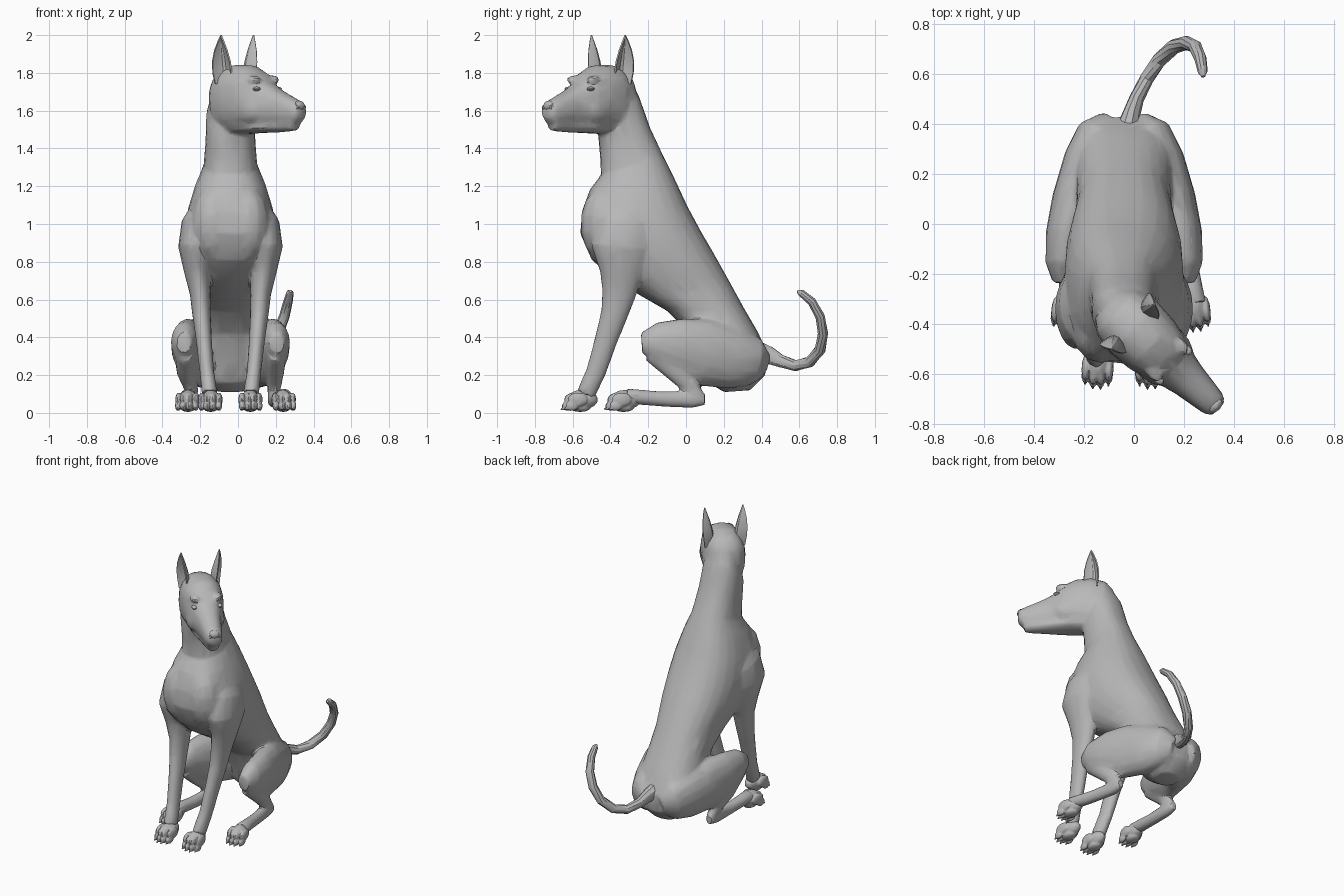
import bpy, bmesh, math
from mathutils import Vector as V, Matrix

cube = bpy.data.objects.get("Cube")
if cube:
    bpy.data.objects.remove(cube)

MID = -0.04                       # centre plane of the body
FWD, LEFT = V((0.72, -0.69, 0)), V((0.69, 0.72, 0))   # turned head axes
HEAD = V((0, -0.415, 0))

grey = bpy.data.materials.new("coat_grey")
grey.use_nodes = True
grey.diffuse_color = (0.48, 0.48, 0.48, 1)
grey.node_tree.nodes["Principled BSDF"].inputs["Base Color"].default_value = (0.48, 0.48, 0.48, 1)


def loft(bm, rings, n=20, power=1.0):
    """Skin a closed tube through rings of (centre, half axis a, half axis b); power < 1 is squarer."""
    def bend(v):
        return math.copysign(abs(v) ** power, v)

    angles = [2 * math.pi * i / n for i in range(n)]
    loops = [[bm.verts.new(c + a * bend(math.cos(t)) + b * bend(math.sin(t))) for t in angles]
             for c, a, b in rings]
    faces = [bm.faces.new(loops[0]), bm.faces.new(loops[-1])]
    for lo, hi in zip(loops, loops[1:]):
        for i in range(n):
            j = (i + 1) % n
            faces.append(bm.faces.new((lo[i], lo[j], hi[j], hi[i])))
    bmesh.ops.recalc_face_normals(bm, faces=faces)


def tube(bm, pts, n=16):
    """Limb through (x, y, z, half width, half depth)."""
    rings = []
    for i, (x, y, z, w, d) in enumerate(pts):
        t = (V(pts[min(i + 1, len(pts) - 1)][:3]) - V(pts[max(i - 1, 0)][:3])).normalized()
        a = V((1, 0, 0)) - t * t.x
        a.normalize()
        rings.append((V((x, y, z)), a * w, t.cross(a) * d))
    loft(bm, rings, n)


def ball(bm, c, size, rot=Matrix(), segs=12):
    m = Matrix.Translation(c) @ rot @ Matrix.Diagonal((*size, 1))
    bmesh.ops.create_uvsphere(bm, u_segments=segs, v_segments=segs // 2 + 1, radius=1, matrix=m)


def head_point(u, side, z):
    return HEAD + FWD * u + LEFT * side + V((0, 0, z))


def flip(pts, side):
    """Mirror right side points to the left when side is 1."""
    return [((2 * MID - p[0]) if side > 0 else p[0], *p[1:]) for p in pts]


def finish(name, bm, angle=30, skin=None):
    """Make the object; skin = (voxel, smoothing, decimate ratio) fuses its parts."""
    me = bpy.data.meshes.new(name)
    bm.to_mesh(me)
    bm.free()
    ob = bpy.data.objects.new(name, me)
    bpy.context.collection.objects.link(ob)
    if skin:
        r = ob.modifiers.new("fuse", "REMESH")
        r.mode, r.voxel_size = "VOXEL", skin[0]
        s = ob.modifiers.new("soften", "SMOOTH")
        s.factor, s.iterations = 0.5, skin[1]
        ob.modifiers.new("facet", "DECIMATE").ratio = skin[2]
        dg = bpy.context.evaluated_depsgraph_get()
        ob.data = bpy.data.meshes.new_from_object(ob.evaluated_get(dg))
        ob.modifiers.clear()
        bpy.data.meshes.remove(me)
        ob.data.name = name
    ob.data.materials.clear()
    ob.data.materials.append(grey)
    bpy.ops.object.select_all(action="DESELECT")
    ob.select_set(True)
    bpy.context.view_layer.objects.active = ob
    bpy.ops.object.shade_smooth_by_angle(angle=math.radians(angle))


body = bmesh.new()

# Torso and neck: front y, z, back y, z, half width
torso = [(-.46, 1.56, -.30, 1.76, .10), (-.465, 1.47, -.25, 1.68, .128),
         (-.455, 1.36, -.19, 1.51, .132), (-.45, 1.26, -.12, 1.36, .142),
         (-.51, 1.18, -.06, 1.24, .185), (-.55, 1.07, .01, 1.09, .225),
         (-.56, .95, .08, .96, .24), (-.50, .81, .15, .84, .235),
         (-.37, .70, .20, .75, .215), (-.24, .62, .25, .66, .195),
         (-.1, .54, .31, .55, .19), (.02, .42, .38, .43, .195),
         (.08, .28, .43, .32, .185), (.12, .16, .42, .2, .15), (.2, .11, .34, .12, .08)]
loft(body, [(V((MID, (fy + by) / 2, (fz + bz) / 2)), V((w, 0, 0)),
             V((0, (fy - by) / 2, (fz - bz) / 2))) for fy, fz, by, bz, w in torso], 24, .85)

# Skull and upper muzzle: forward, top, bottom, half width
skull = [(-.14, 1.76, 1.58, .08), (-.09, 1.82, 1.50, .122), (0, 1.845, 1.48, .14),
         (.1, 1.84, 1.49, .132), (.18, 1.80, 1.50, .112), (.23, 1.75, 1.51, .094),
         (.3, 1.712, 1.515, .077), (.39, 1.675, 1.52, .063), (.44, 1.655, 1.53, .055),
         (.468, 1.635, 1.56, .04)]
loft(body, [(head_point(u, 0, (t + b) / 2), LEFT * w, V((0, 0, (t - b) / 2)))
            for u, t, b, w in skull], 20, .85)
# Lower jaw
loft(body, [(head_point(u, 0, z), LEFT * w, V((0, 0, .035)))
            for u, z, w in [(.0, 1.51, .09), (.15, 1.515, .085), (.3, 1.52, .058),
                            (.39, 1.525, .046), (.43, 1.53, .035)]])
yaw = Matrix.Rotation(math.atan2(LEFT.y, LEFT.x), 4, "Z")
for s in (-1, 1):
    ball(body, head_point(.185, s * .072, 1.765), (.032, .042, .022), yaw)   # brow
    ball(body, head_point(.14, s * .075, 1.61), (.05, .11, .08), yaw)        # cheek

# Legs
for s in (-1, 1):
    tube(body, flip([(-.18, -.28, 1.12, .045, .08), (-.215, -.32, 1.0, .085, .15),
                     (-.227, -.34, .88, .09, .165), (-.215, -.34, .74, .068, .115),
                     (-.2, -.355, .63, .055, .09), (-.193, -.38, .52, .049, .072),
                     (-.18, -.425, .38, .042, .06), (-.165, -.475, .22, .038, .053),
                     (-.15, -.53, .1, .042, .05)], s))
    ball(body, V((MID + s * .09, -.43, 1.0)), (.12, .13, .20))              # breast
    # Thigh
    tube(body, flip([(-.10, .415, .25, .04, .07), (-.14, .36, .27, .09, .13),
                     (-.175, .25, .29, .108, .165), (-.235, .09, .32, .095, .178),
                     (-.27, -.05, .355, .085, .148), (-.285, -.16, .375, .07, .105),
                     (-.285, -.235, .37, .04, .055)], s))
    # Shin, hock and hind foot
    toe = .245 if s > 0 else -.265
    hock = .19 if s > 0 else -.245
    knee = 2 * MID + .28 if s > 0 else -.28
    tube(body, [(knee, -.16, .33, .055, .075), (knee, -.05, .22, .045, .06),
                (hock, .04, .12, .035, .04), (hock, .075, .07, .03, .035)])
    tube(body, [(hock, .10, .07, .025, .03), (hock, .03, .07, .035, .045),
                ((hock + toe) / 2, -.15, .075, .036, .04), (toe, -.32, .09, .045, .04)])
finish("body", body, 25, (.011, 4, .07))

# Paws with four toes and claws
for s, side in ((-1, "right"), (1, "left")):
    front_x = 2 * MID + .145 if s > 0 else -.145
    hind_x = .24 if s > 0 else -.265
    for kind, x, y, turn in (("front", front_x, -.56, 0.05), ("hind", hind_x, -.33, .12)):
        bm = bmesh.new()
        rot = Matrix.Rotation(s * turn, 4, "Z")
        ball(bm, V((0, .01, .07)), (.049, .085, .052))
        for k in (-1.5, -.5, .5, 1.5):
            tx, ty = k * .031, -.06 + abs(k) * .016
            ball(bm, V((tx, ty + .02, .07)), (.018, .055, .038), segs=10)
            ball(bm, V((tx, ty - .01, .038)), (.017, .035, .028), segs=10)
            tip = Matrix.Translation((tx, ty - .04, .022)) @ Matrix.Rotation(1.9, 4, "X")
            bmesh.ops.create_cone(bm, cap_ends=True, segments=6, radius1=.011, radius2=.004,
                                  depth=.025, matrix=tip)
        ball(bm, V((0, .0, .027)), (.04, .055, .022))
        bm.transform(Matrix.Translation((x, y, 0)) @ rot)
        finish(f"{side}_{kind}_paw", bm, 30, (.005, 1, .2))

# Tail
tail = bmesh.new()
tube(tail, [(-.03, .36, .33, .05, .06), (-.01, .44, .305, .036, .048), (.01, .50, .275, .03, .035),
            (.05, .58, .25, .028, .03), (.10, .655, .27, .03, .03), (.16, .71, .335, .03, .03),
            (.21, .725, .42, .03, .028), (.245, .71, .51, .028, .026), (.265, .665, .59, .025, .024),
            (.275, .61, .635, .02, .02), (.277, .59, .645, .008, .008)], 10)
finish("tail", tail)

# Ears: curled leaf shapes open to the front and outside
for s, side in ((-1, "right"), (1, "left")):
    bm = bmesh.new()
    out = (LEFT * s + FWD * .45).normalized()      # opening direction
    across = V((0, 0, 1)).cross(out)
    rows = []
    for z, w, off in ((1.74, .045, .112), (1.80, .056, .115), (1.86, .053, .122),
                      (1.92, .038, .126), (1.97, .018, .126), (2.0, .004, .124)):
        base = head_point(-.005, s * off, z)
        rows.append([bm.verts.new(base + across * w * k - out * w * .9 * (1 - k * k))
                     for k in (-1, -.6, -.2, .2, .6, 1)])
    for lo, hi in zip(rows, rows[1:]):
        for i in range(5):
            bm.faces.new((lo[i], lo[i + 1], hi[i + 1], hi[i]))
    bmesh.ops.recalc_face_normals(bm, faces=bm.faces)
    bmesh.ops.solidify(bm, geom=bm.faces[:], thickness=.008)
    finish(f"{side}_ear", bm)

    # Eye
    bm = bmesh.new()
    ball(bm, head_point(.215, s * .082, 1.715), (.017, .024, .012), yaw)
    finish(f"{side}_eye", bm)

# Nose with nostrils
bm = bmesh.new()
ball(bm, head_point(.45, 0, 1.625), (.036, .025, .028), yaw, 10)
for s in (-1, 1):
    ball(bm, head_point(.457, s * .026, 1.617), (.014, .014, .014), yaw, 8)
finish("nose", bm)
